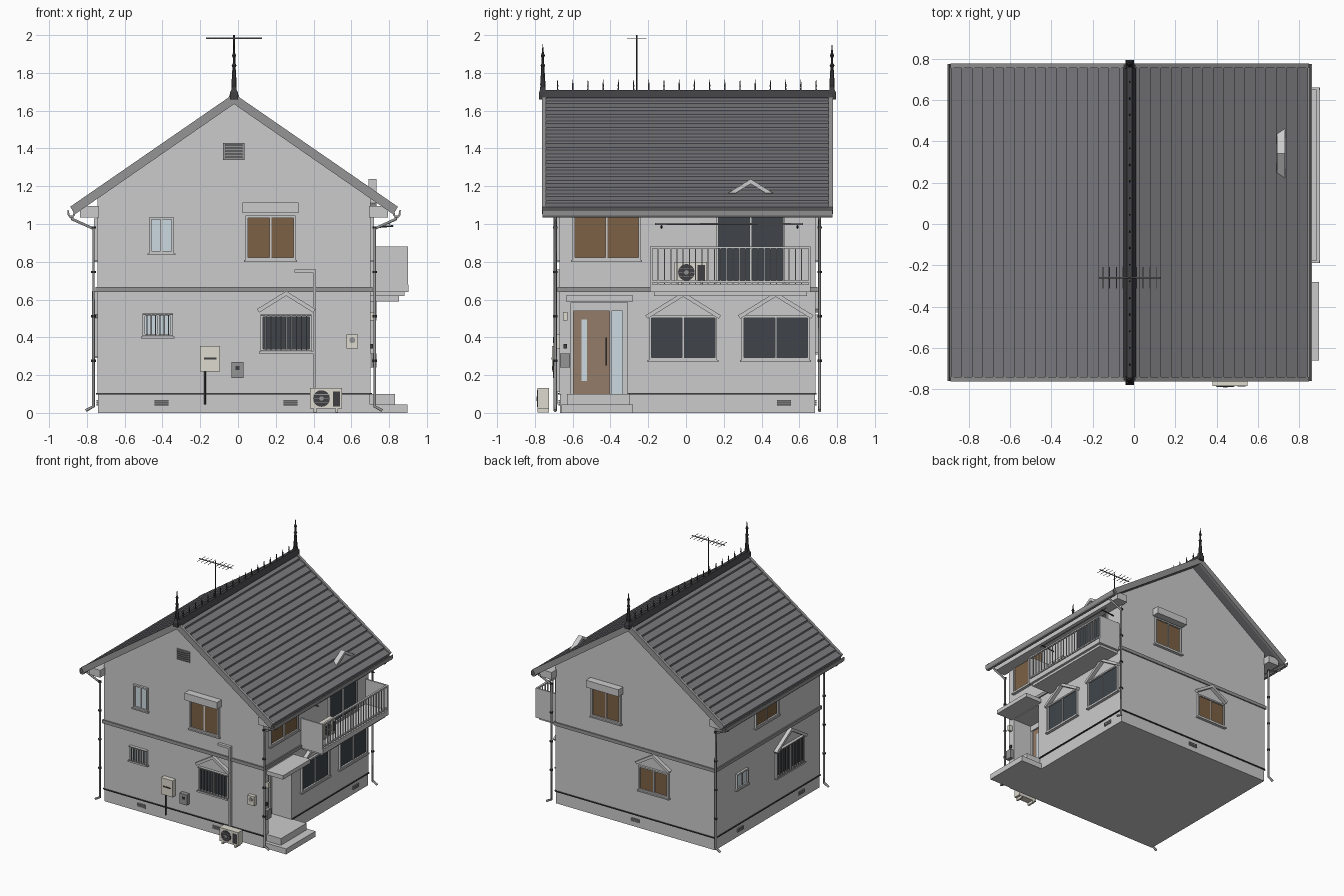
import bpy, bmesh
from math import sin, cos, pi

if "Cube" in bpy.data.objects:
    bpy.data.objects.remove(bpy.data.objects["Cube"])

CX, SLOPE = -0.021, 0.69            # ridge position, roof pitch
RX, LX, FY, BY = 0.702, -0.744, -0.67, 0.685
# wall space: u along the wall, z up, d outward
MAP = {'F': lambda u, z, d: (u, FY - d, z), 'B': lambda u, z, d: (u, BY + d, z),
       'R': lambda u, z, d: (RX + d, u, z), 'L': lambda u, z, d: (LX - d, u, z)}
COL = dict(roof=(.19, .19, .205), trim=(.3, .3, .3), dark=(.05, .05, .055), amber=(.2, .12, .06),
           glass=(.05, .06, .07), pale=(.6, .7, .75), cream=(.72, .7, .62), door=(.3, .2, .14))
mats = {}
for k, c in COL.items():
    mats[k] = bpy.data.materials.new(k)
    mats[k].diffuse_color = (*c, 1)


def finish(name, bm, col=None):
    bmesh.ops.recalc_face_normals(bm, faces=bm.faces)
    me = bpy.data.meshes.new(name)
    bm.to_mesh(me)
    bm.free()
    ob = bpy.data.objects.new(name, me)
    bpy.context.collection.objects.link(ob)
    if col:
        me.materials.append(mats[col])
    return ob


def part(name, side, pieces, col=None):
    """Extruded outlines on a wall: pieces are (outline, d0, d1)."""
    bm, f = bmesh.new(), MAP[side]
    for pts, d0, d1 in pieces:
        a = [bm.verts.new(f(u, z, d0)) for u, z in pts]
        b = [bm.verts.new(f(u, z, d1)) for u, z in pts]
        bm.faces.new(a)
        bm.faces.new(b[::-1])
        for i in range(len(a)):
            j = (i + 1) % len(a)
            bm.faces.new((a[i], a[j], b[j], b[i]))
    return finish(name, bm, col)


def rect(u0, u1, z0, z1):
    return [(u0, z0), (u1, z0), (u1, z1), (u0, z1)]


def circ(u, z, r, n=24):
    return [(u + r * cos(2 * pi * i / n), z + r * sin(2 * pi * i / n)) for i in range(n)]


def chevron(c, z, hw, rise, t):
    return [(c - hw, z - rise), (c, z), (c + hw, z - rise), (c + hw - t * .5, z - rise - t * .7),
            (c, z - t), (c - hw + t * .5, z - rise - t * .7)]


def lathe(name, prof, places, seg, col):
    bm = bmesh.new()
    for x, y in places:
        rings = [[bm.verts.new((x + r * cos(2 * pi * (i + .5) / seg), y + r * sin(2 * pi * (i + .5) / seg), z))
                  for i in range(seg)] for r, z in prof]
        for a, b in zip(rings, rings[1:]):
            for i in range(seg):
                j = (i + 1) % seg
                bm.faces.new((a[i], a[j], b[j], b[i]))
        bm.faces.new(rings[0])
        bm.faces.new(rings[-1])
    return finish(name, bm, col)


def tube(name, paths, r, col=None):
    cu = bpy.data.curves.new(name, 'CURVE')
    cu.dimensions, cu.bevel_depth, cu.bevel_resolution, cu.use_fill_caps = '3D', r, 1, True
    for pts in paths:
        s = cu.splines.new('POLY')
        s.points.add(len(pts) - 1)
        for p, q in zip(s.points, pts):
            p.co = (*q, 1)
    ob = bpy.data.objects.new(name, cu)
    bpy.context.collection.objects.link(ob)
    if col:
        cu.materials.append(mats[col])
    bpy.ops.object.select_all(action='DESELECT')
    ob.select_set(True)
    bpy.context.view_layer.objects.active = ob
    bpy.ops.object.convert(target='MESH')


def window(name, side, u0, u1, z0, z1, col, bars=0, canopy=False, shutter=False):
    w, m, c = .012, (u0 + u1) / 2, (u0 + u1) / 2
    part(name + '_frame', side, [
        (rect(u0, u0 + w, z0, z1), -.01, .018), (rect(u1 - w, u1, z0, z1), -.01, .018),
        (rect(u0 + w, u1 - w, z1 - w, z1), -.01, .018), (rect(u0 + w, u1 - w, z0, z0 + w), -.01, .018),
        (rect(m - .005, m + .005, z0 + w, z1 - w), -.01, .012),
        (rect(u0 - .008, u1 + .008, z0 - .01, z0), -.01, .024)])
    part(name + '_panes', side, [(rect(u0 + w, m - .005, z0 + w, z1 - w), -.01, .004),
                                 (rect(m + .005, u1 - w, z0 + w, z1 - w), -.01, .007)], col)
    if bars:
        st = (u1 - u0) / (bars + 1)
        part(name + '_bars', side, [(rect(u0 + st * i - .003, u0 + st * i + .003, z0, z1), .018, .026)
                                    for i in range(1, bars + 1)] +
             [(rect(u0, u1, z, z + .006), .016, .026) for z in (z0, z1 - .006)], 'trim')
    if canopy:
        hw = (u1 - u0) / 2 + .02
        part(name + '_canopy', side, [(chevron(c, z1 + .125, hw, .62 * hw, .025), -.01, .03)])
    if shutter:
        part(name + '_shutter_box', side, [(rect(u0 - .015, u1 + .015, z1 + .012, z1 + .07), -.01, .06)])


def aircon(name, side, u, z, d):
    part(name + '_body', side, [(rect(u, u + .17, z + .008, z + .118), d, d + .06),
                                (rect(u + .02, u + .035, z - .012, z + .008), d, d + .06),
                                (rect(u + .135, u + .15, z - .012, z + .008), d, d + .06)], 'cream')
    part(name + '_fan', side, [(circ(u + .062, z + .062, .044), d + .05, d + .063),
                               (rect(u + .122, u + .16, z + .02, z + .1), d + .05, d + .062)], 'dark')
    part(name + '_grille', side, [(circ(u + .062, z + .062, .012, 12), d + .06, d + .067)] +
         [(rect(u + .02, u + .104, z + .06 + k, z + .063 + k), d + .06, d + .065) for k in (-.022, 0, .022)], 'trim')


# walls with a recessed entrance
D = FY - BY
part('foundation', 'F', [(rect(LX + .003, RX - .003, 0, .1), -.003, D + .003)])
wall = part('walls', 'F', [([(LX, .1), (RX, .1), (RX, 1.15), (CX, 1.65), (LX, 1.15)], 0, D)])
cut = part('entrance_cutter', 'R', [(rect(-.61, -.31, .05, .585), -.2, .1)])
cut.hide_render = True
mod = wall.modifiers.new('entrance', 'BOOLEAN')
mod.operation, mod.object, mod.solver = 'DIFFERENCE', cut, 'EXACT'
bpy.context.view_layer.objects.active = wall
bpy.ops.object.modifier_apply(modifier='entrance')
bpy.data.objects.remove(cut)
part('belt_course', 'F', [(rect(LX - .01, RX + .01, .64, .667), .01, D - .01)], 'trim')
for s, a, b in (('F', LX, RX), ('B', LX, RX), ('L', FY, BY), ('R', -.31, BY)):
    part('base_flashing_' + s, s, [(rect(a, b, .098, .106), -.01, .007)], 'dark')

# tiled roof: stepped profile extruded along the ridge
N, W = 17, .865
for sx, nm in ((-1, 'left'), (1, 'right')):
    top = [(CX, 1.68)]
    for i in range(N):
        a, b = W * i / N, W * (i + 1) / N
        top += [(CX + sx * a, 1.672 - SLOPE * a), (CX + sx * b, 1.686 - SLOPE * b)]
    top += [(CX + sx * (W - .02), 1.635 - SLOPE * (W - .02)), (CX, 1.635)]
    part('roof_tiles_' + nm, 'F', [(top[1:], .085, D - .085)], 'roof')
    part('soffit_' + nm, 'F', [(rect(*sorted((CX + sx * .715, CX + sx * .815)), 1.035, 1.095), .06, D - .06)])
    g = [(.84, 1.075), (.842, 1.045), (.852, 1.035), (.872, 1.035), (.88, 1.045), (.883, 1.075), (.876, 1.075),
         (.87, 1.045), (.853, 1.045), (.848, 1.075)]
    part('gutter_' + nm, 'F', [([(CX + sx * x, z) for x, z in g], .09, D - .09)], 'trim')
    # downpipes with clips
    for y, e in ((FY - .022, 'front'), (BY + .022, 'back')):
        x = lambda o: CX + sx * o
        tube(f'downpipe_{nm}_{e}', [[(x(.86), y, 1.04), (x(.855), y, 1.025), (x(.744), y, .975), (x(.744), y, .035),
                                     (x(.785), y, .012)]], .009, 'trim')
        lathe(f'pipe_clips_{nm}_{e}', [(.013, 0), (.013, .012)], [(x(.744), y)], 8, 'dark')
        clip = bpy.data.objects[f'pipe_clips_{nm}_{e}']
        clip.location.z = .27
        arr = clip.modifiers.new('repeat', 'ARRAY')
        arr.count, arr.use_relative_offset, arr.use_constant_offset = 4, False, True
        arr.constant_offset_displace = (0, 0, .235)
for s in 'FB':
    part('bargeboard_' + s, s, [(chevron(CX, 1.69, .868, .868 * SLOPE, .055), .07, .092)], 'trim')

# ridge cap, cresting, finials
part('ridge_cap', 'F', [([(CX - .03, 1.668), (CX - .012, 1.71), (CX + .012, 1.71), (CX + .03, 1.668)], .088, D - .088)], 'dark')
lathe('ridge_spikes', [(.007, 1.70), (.004, 1.725), (.006, 1.73), (.001, 1.765)],
      [(CX, -.68 + .0805 * i) for i in range(18)], 4, 'dark')
ends = [(CX, FY - .088), (CX, BY + .088)]
lathe('finial_bases', [(.03, 1.66), (.03, 1.695), (.02, 1.71), (.02, 1.725)], ends, 4, 'dark')
lathe('finials', [(.014, 1.72), (.015, 1.74), (.009, 1.83), (.014, 1.84), (.007, 1.85), (.007, 1.88), (.012, 1.892),
                  (.006, 1.905), (.001, 1.952)], ends, 8, 'dark')

# antenna
tube('antenna_mast', [[(CX, -.26, 1.66), (CX, -.26, 2)]], .005, 'dark')
tube('antenna_boom', [[(-.17, -.26, 1.983), (.128, -.26, 1.983)]], .004, 'trim')
tube('antenna_elements', [[(x, -.312, 1.983), (x, -.208, 1.983)] for x in
                          (-.15, -.118, -.085, -.053, .012, .044, .076, .108)], .002, 'trim')

# windows on every side
window('front_upper_window', 'F', .04, .305, .81, 1.045, 'amber', shutter=True)
window('front_narrow_window', 'F', -.47, -.34, .845, 1.035, 'pale')
window('front_small_window', 'F', -.505, -.345, .405, .525, 'pale', bars=6)
window('front_lower_window', 'F', .12, .39, .325, .52, 'glass', bars=9, canopy=True)
window('back_upper_window', 'B', .105, .37, .81, 1.045, 'amber', shutter=True)
window('back_lower_window', 'B', -.33, -.06, .32, .52, 'amber', canopy=True)
window('left_upper_window', 'L', -.12, .18, .81, 1.03, 'amber')
window('left_lower_window', 'L', -.45, -.09, .3, .52, 'glass', bars=11, canopy=True)
window('left_small_window', 'L', .275, .425, .4, .525, 'pale')
window('right_upper_window', 'R', -.6, -.24, .81, 1.05, 'amber')
window('right_lower_window_a', 'R', -.195, .165, .28, .515, 'glass', canopy=True)
window('right_lower_window_b', 'R', .295, .655, .28, .515, 'glass', canopy=True)
window('balcony_door', 'R', .16, .525, .685, 1.113, 'glass', canopy=True)

# balcony
part('balcony_floor', 'R', [(rect(-.19, .66, .64, .68), -.01, .2), (rect(-.17, .64, .62, .64), -.01, .18)])
part('balcony_side_panels', 'R', [(rect(-.19, -.178, .68, .882), 0, .197), (rect(.648, .66, .68, .882), 0, .197)])
part('balcony_rails', 'R', [(rect(-.178, .648, .87, .882), .182, .198), (rect(-.178, .648, .69, .7), .184, .196)] +
     [(rect(-.15 + .033 * i, -.144 + .033 * i, .68, .875), .187, .193) for i in range(24)])
aircon('balcony_aircon', 'R', -.06, .682, .05)
tube('laundry_pole', [[(RX + .1, -.165, 1), (RX + .1, .62, 1)]], .005, 'trim')
tube('laundry_arms', [[(RX, y, .98), (RX + .12, y, .99)] for y in (-.13, .59)], .005, 'dark')

# entrance
part('porch_canopy', 'R', [(rect(-.635, -.28, .59, .622), -.01, .15)])
part('porch_steps', 'R', [(rect(-.66, -.28, 0, .045), -.01, .195), (rect(-.63, -.3, .045, .1), -.01, .128)])
part('door_surround', 'R', [(rect(-.61, -.595, .1, .54), -.21, -.175), (rect(-.335, -.31, .1, .54), -.21, -.175),
                            (rect(-.405, -.395, .1, .54), -.21, -.175), (rect(-.61, -.31, .54, .585), -.21, -.17)])
part('front_door', 'R', [(rect(-.595, -.405, .1, .54), -.21, -.183)], 'door')
part('door_glass', 'R', [(rect(-.552, -.525, .17, .495), -.2, -.18), (rect(-.395, -.335, .1, .54), -.21, -.186)], 'pale')
part('door_handle', 'R', [(rect(-.425, -.417, .25, .4), -.19, -.168)], 'dark')
part('mail_box', 'R', [(rect(-.668, -.615, .24, .315), -.01, .03)], 'trim')
part('porch_lamp', 'R', [(rect(-.65, -.628, .49, .535), -.01, .03)], 'cream')
part('door_bell', 'R', [(rect(-.648, -.63, .34, .365), -.01, .012)], 'dark')

# fittings on the front wall
part('gable_vent', 'F', [(rect(-.08, .035, 1.34, 1.43), -.01, .008)] +
     [(rect(-.07, .025, 1.35 + .016 * i, 1.357 + .016 * i), 0, .018) for i in range(5)], 'trim')
part('meter_box', 'F', [(rect(-.2, -.095, .22, .355), -.01, .04)], 'cream')
part('meter_slot', 'F', [(rect(-.18, -.115, .283, .293), .03, .043)], 'dark')
tube('meter_pipe', [[(-.175, FY - .015, .23), (-.175, FY - .015, .045)]], .006, 'dark')
part('gas_meter', 'F', [(rect(-.035, .03, .185, .27), -.01, .035)], 'trim')
part('gas_dial', 'F', [(rect(-.012, .008, .228, .248), .03, .038)], 'dark')
part('water_heater_box', 'F', [(rect(.575, .635, .34, .415), -.01, .03)], 'cream')
part('heater_dial', 'F', [(circ(.605, .385, .016, 16), .02, .034)], 'trim')
aircon('front_aircon', 'F', .38, .014, .055)
part('pipe_duct', 'F', [(rect(.397, .414, .11, .76), -.005, .022), (rect(.3, .397, .742, .76), -.005, .022)])
for s, us in (('F', (-.405, .278)), ('B', (-.02,)), ('L', (.36, -.43)), ('R', (.52,))):
    part('foundation_vents_' + s, s, [(rect(u - .037, u + .037, z, z + .008), -.01, .005)
                                      for u in us for z in (.04, .05, .06)], 'trim')

for m in bpy.data.materials:
    if m.users and not m.is_grease_pencil:
        m.use_nodes = True
        m.node_tree.nodes["Principled BSDF"].inputs["Base Color"].default_value = m.diffuse_color
